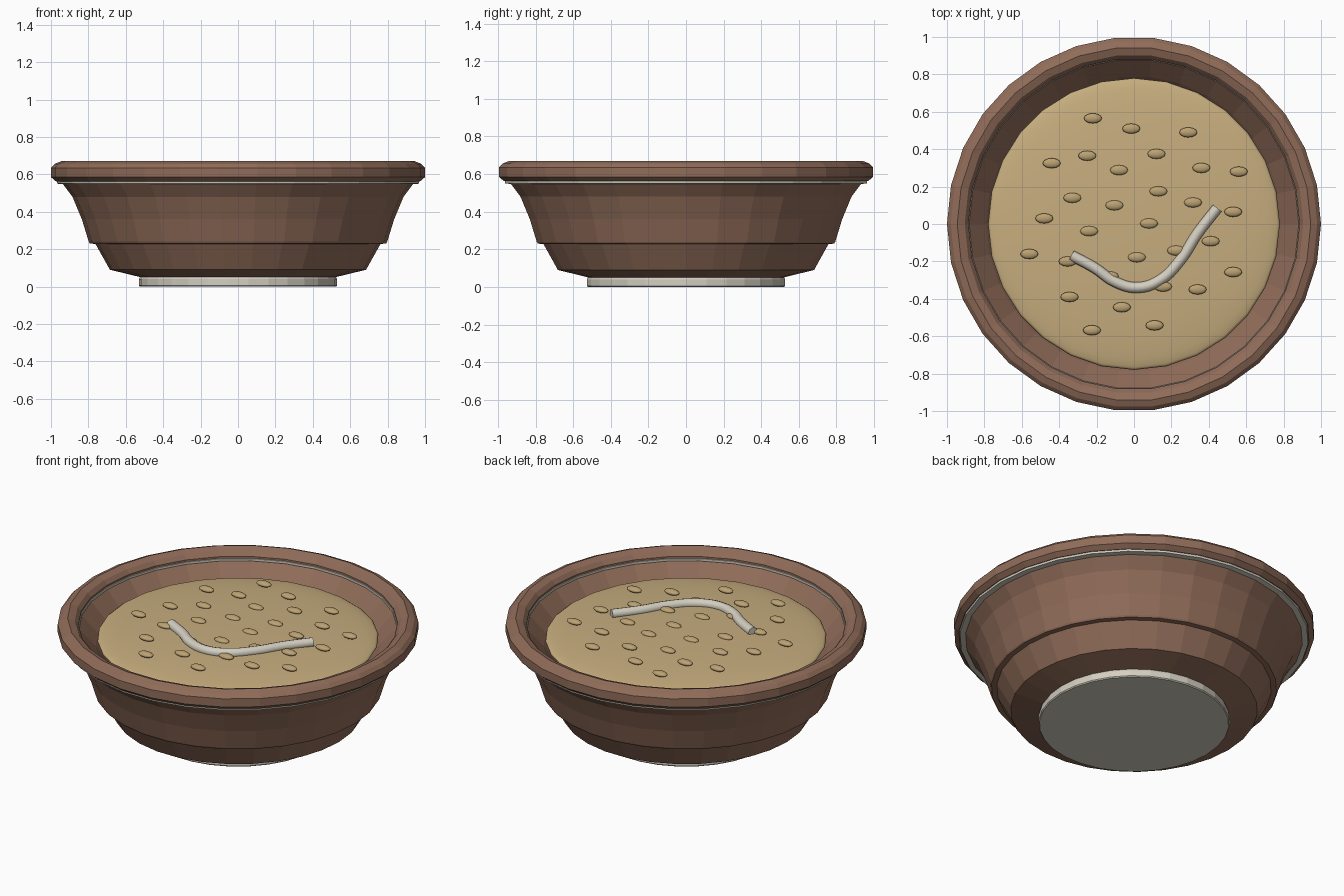
import bpy, math

if "Cube" in bpy.data.objects:
    bpy.data.objects.remove(bpy.data.objects["Cube"])


def material(name, rgb):
    m = bpy.data.materials.new(name)
    m.diffuse_color = (*rgb, 1)
    m.use_nodes = True
    m.node_tree.nodes["Principled BSDF"].inputs["Base Color"].default_value = m.diffuse_color
    return m


CLAY = material("brown_clay", (0.28, 0.15, 0.10))
BROTH = material("tan_filling", (0.57, 0.42, 0.21))
SEED = material("seed_tan", (0.50, 0.36, 0.17))
CREAM = material("cream_glaze", (0.66, 0.62, 0.53))


def lathe(name, profile, mat, sides=30, closed=False):
    """Spin an (r, z) profile, listed bottom-outside to top, into a flat-sided solid."""
    verts, faces = [], []
    n = len(profile)
    for i in range(sides):
        a = math.tau * i / sides
        verts += [(r * math.cos(a), r * math.sin(a), z) for r, z in profile]
    for i in range(sides):
        p, q = i * n, (i + 1) % sides * n
        for k in range(n if closed else n - 1):
            m = (k + 1) % n
            faces.append((p + k, q + k, q + m, p + m))
    if not closed:
        faces.append([i * n for i in reversed(range(sides))])
        faces.append([i * n + n - 1 for i in range(sides)])
    mesh = bpy.data.meshes.new(name)
    mesh.from_pydata(verts, [], faces)
    mesh.materials.append(mat)
    obj = bpy.data.objects.new(name, mesh)
    bpy.context.collection.objects.link(obj)
    return obj


# Foot disc under the bowl
lathe("foot", [(0.525, 0), (0.53, 0.006), (0.53, 0.04), (0.52, 0.06)], CREAM)

# Bowl: stepped outer wall, then sloping inner wall
lathe("bowl", [(0.52, 0.05), (0.685, 0.09), (0.762, 0.228), (0.792, 0.23),
               (0.798, 0.24), (0.835, 0.36), (0.885, 0.48), (0.945, 0.56),
               (0.93, 0.61), (0.888, 0.61), (0.79, 0.50), (0.72, 0.40)], CLAY)

# Glaze ring between wall and rim
lathe("glaze_ring", [(0.92, 0.546), (0.967, 0.55), (0.970, 0.57),
                     (0.90, 0.622), (0.881, 0.618), (0.881, 0.606)], CREAM, closed=True)

# Rounded rim
lathe("rim", [(0.90, 0.562), (0.973, 0.562), (1.0, 0.585), (1.0, 0.635),
              (0.980, 0.656), (0.945, 0.67), (0.905, 0.655), (0.885, 0.63),
              (0.885, 0.60)], CLAY, closed=True)

# Gently domed filling
bpy.ops.mesh.primitive_uv_sphere_add(segments=28, ring_count=16, radius=1,
                                     location=(0, 0, 0.544))
filling = bpy.context.object
filling.name = "filling"
filling.scale = (0.78, 0.78, 0.056)
filling.data.materials.append(BROTH)
filling.data.shade_smooth()

# Scattered seeds, half sunk into the filling
spots = [(-.22, .565), (-.015, .51), (.29, .49), (-.44, .325), (-.25, .365),
         (.12, .375), (-.08, .288), (.36, .30), (.56, .28), (.13, .175),
         (-.33, .14), (-.105, .10), (.315, .115), (.53, .065), (-.48, .03),
         (.08, .003), (-.24, -.038), (.41, -.092), (.225, -.142), (-.56, -.16),
         (.015, -.178), (-.355, -.20), (-.13, -.28), (.53, -.257), (.155, -.335),
         (.34, -.35), (-.345, -.39), (-.065, -.445), (.11, -.542), (-.225, -.568)]
seed_mesh = None
for x, y in spots:
    if seed_mesh is None:
        bpy.ops.mesh.primitive_uv_sphere_add(segments=12, ring_count=8, radius=1)
        seed = bpy.context.object
        seed_mesh = seed.data
        seed_mesh.materials.append(SEED)
        seed_mesh.shade_smooth()
    else:
        seed = bpy.data.objects.new("seed", seed_mesh)
        bpy.context.collection.objects.link(seed)
    seed.name = "seed"
    seed.location = (x, y, 0.600)
    seed.scale = (0.048, 0.027, 0.016)

# Curved noodle resting across the filling
curve = bpy.data.curves.new("noodle", "CURVE")
curve.dimensions = "3D"
curve.bevel_depth = 0.029
curve.bevel_resolution = 2
curve.resolution_u = 5
curve.use_fill_caps = True
path = [(-.335, -.168), (-.21, -.235), (-.10, -.31), (.02, -.34),
        (.14, -.30), (.25, -.19), (.34, -.05), (.445, .085)]
spline = curve.splines.new("BEZIER")
spline.bezier_points.add(len(path) - 1)
for point, (x, y) in zip(spline.bezier_points, path):
    point.co = (x, y, 0.603)
    point.handle_left_type = point.handle_right_type = "AUTO"
curve.materials.append(CREAM)
bpy.context.collection.objects.link(bpy.data.objects.new("noodle", curve))
